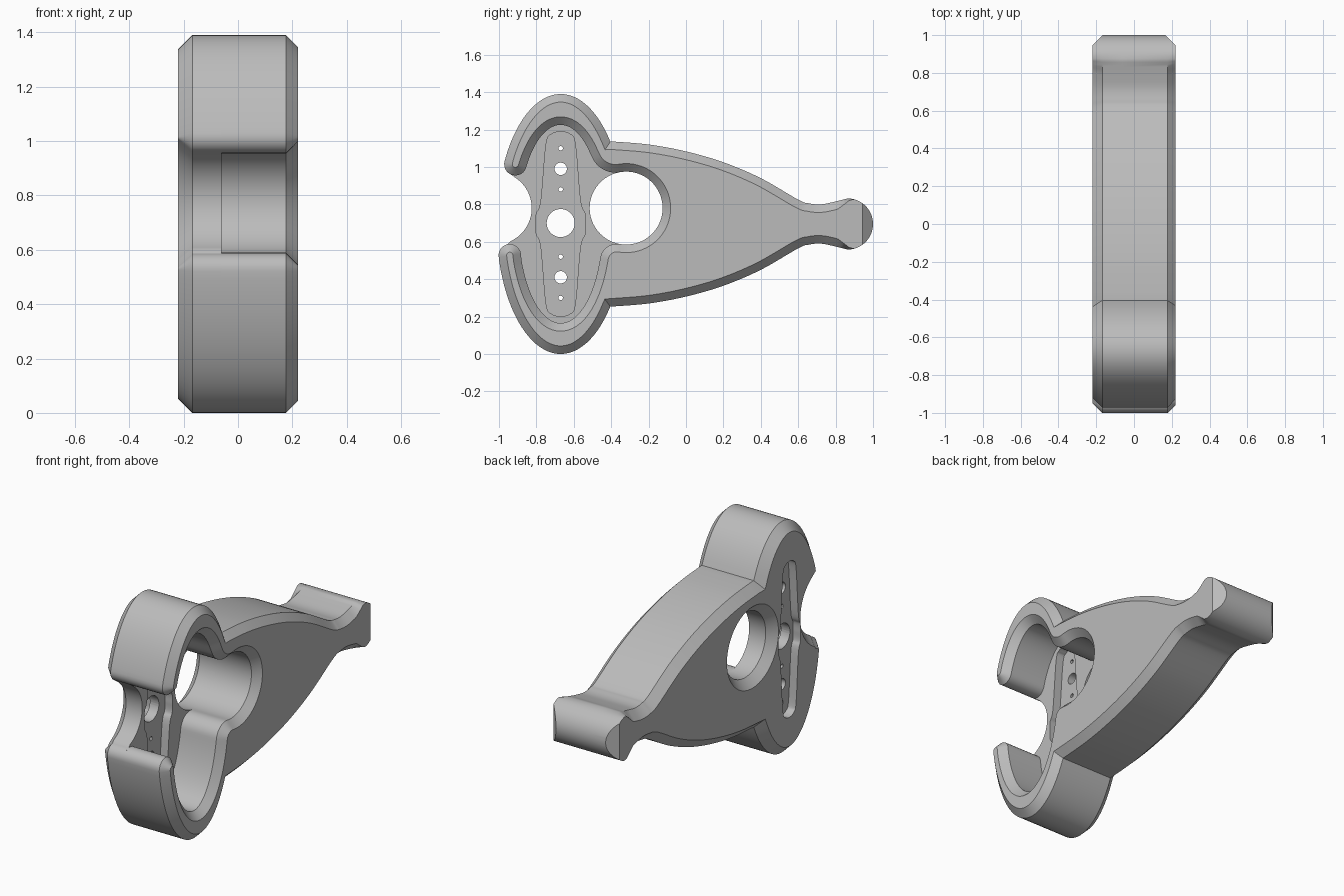
import bpy, bmesh, math
from mathutils import Vector

cube = bpy.data.objects.get("Cube")
if cube:
    bpy.data.objects.remove(cube)

grey = bpy.data.materials.new("plain grey")
grey.use_nodes = True
grey.diffuse_color = (0.5, 0.5, 0.5, 1)
grey.node_tree.nodes["Principled BSDF"].inputs["Base Color"].default_value = (0.5, 0.5, 0.5, 1)

MID = 0.695      # height of the symmetry line
LOBE = -0.67     # depth of the lobe centre
HOLE = (-0.32, 0.78)
R = 0.195


def arc(cy, cz, a, b, start, end, n):
    angles = [math.radians(start + (end - start) * i / n) for i in range(n + 1)]
    return [Vector((cy + a * math.cos(t), cz + b * math.sin(t))) for t in angles]


def smooth(points, n=6):
    """Smooth path through a few points."""
    p = [Vector(q) for q in points]
    p = [p[0]] + p + [p[-1]]
    out = []
    for a, b, c, d in zip(p, p[1:], p[2:], p[3:]):
        for i in range(n):
            t = i / n
            out.append(0.5 * (2 * b + (c - a) * t + (2 * a - 5 * b + 4 * c - d) * t ** 2
                              + (3 * b - a - 3 * c + d) * t ** 3))
    return out + [p[-1]]


def flip(points):
    return [Vector((p[0], 2 * MID - p[1])) for p in reversed(points)]


def clean(points):
    out = []
    for p in points:
        if not out or (p - out[-1]).length > 0.003:
            out.append(p)
    if (out[0] - out[-1]).length < 0.003:
        out.pop()
    return out


def offset(points, dist):
    """Mitred shift to the right of travel, fading to nothing at the foot."""
    out = []
    for i, p in enumerate(points):
        u = (p - points[i - 1]).normalized()
        v = (points[(i + 1) % len(points)] - p).normalized()
        n = Vector((u.y + v.y, -u.x - v.x)).normalized()
        miter = max(0.5, n.dot(Vector((v.y, -v.x))))
        fade = min(1, max(0, (0.9 - p.x) / 0.1))
        out.append(p + n * dist * fade / miter)
    return out


def prism(name, outline, layers, foot_side=0):
    """Stack of outline copies, each layer given as (x, offset)."""
    bm = bmesh.new()
    rings = [[bm.verts.new((x, p.x, p.y)) for p in offset(outline, d)] for x, d in layers]
    caps = [bm.faces.new(rings[0]), bm.faces.new(rings[-1])]
    for low, high in zip(rings, rings[1:]):
        for i in range(len(low)):
            bm.faces.new((low[i - 1], low[i], high[i], high[i - 1]))
    bmesh.ops.recalc_face_normals(bm, faces=bm.faces)
    bmesh.ops.triangulate(bm, faces=caps)
    if foot_side:  # sloped flat at the end of the foot
        cut = bmesh.ops.bisect_plane(
            bm, geom=bm.verts[:] + bm.edges[:] + bm.faces[:], clear_outer=True,
            plane_co=(0.22 * foot_side, 0.945, 0), plane_no=(foot_side, 1, 0))
        edges = [e for e in cut["geom_cut"] if isinstance(e, bmesh.types.BMEdge)]
        bmesh.ops.holes_fill(bm, edges=[e for e in edges if e.is_boundary], sides=0)
        bmesh.ops.recalc_face_normals(bm, faces=bm.faces)
    mesh = bpy.data.meshes.new(name)
    bm.to_mesh(mesh)
    bm.free()
    mesh.materials.append(grey)
    obj = bpy.data.objects.new(name, mesh)
    bpy.context.collection.objects.link(obj)
    return obj


def cut_away(target, cutter):
    mod = target.modifiers.new("cut", "BOOLEAN")
    mod.operation, mod.solver, mod.object = "DIFFERENCE", "EXACT", cutter
    bpy.context.view_layer.objects.active = target
    bpy.ops.object.modifier_apply(modifier=mod.name)
    bpy.data.objects.remove(cutter)


def low_tip(end, n):
    return arc(-0.942, 0.528, 0.06, 0.06, 187, end, n)


def high_tip(start, n):
    return arc(-0.912, 1.0145, 0.06, 0.06, start, -195, n)


# Outer silhouette: upper lobe, tapering arm, round foot, lower lobe
arm = smooth([(-0.405, 1.137), (-0.2, 1.12), (0, 1.083), (0.2, 1.025), (0.4, 0.94), (0.6, 0.825),
              (0.66, 0.805), (0.72, 0.8), (0.79, 0.813), (0.865, 0.832)])
outer = (arc(LOBE, MID, 0.343, 0.695, 149, 39.3, 28) + arm
         + arc(0.863, MID, 0.137, 0.137, 85, -85, 28) + flip(arm)
         + arc(LOBE, MID, 0.343, 0.695, -39.3, -163, 32))

# Back plate with a concave front edge
plate = prism("back_plate",
              clean(outer + low_tip(100, 7) + arc(-1.02, 0.78, R, R, -66, 58, 26)
                    + high_tip(-114, 7)),
              [(-0.22, 0.052), (-0.168, 0), (-0.06, 0)], -1)

# Raised wall that wraps round the pocket and the large hole
pocket = (arc(LOBE, MID, 0.225, 0.53, -159, -22, 34)
          + arc(-0.3696, 0.4994, 0.09, 0.09, 171, 80, 10)
          + arc(*HOLE, R, R, -100, 100, 40)
          + arc(-0.3776, 1.106, 0.136, 0.136, -80, -159, 10)
          + arc(LOBE, MID, 0.225, 0.53, 45, 142, 28))
wall = prism("pocket_wall", clean(outer + low_tip(8, 12) + pocket + high_tip(-16, 12)),
             [(-0.06, 0), (0.177, 0), (0.22, 0.043)], 1)

# Large hole, flared at the back
cut_away(plate, prism("large_hole", clean(arc(*HOLE, R, R, 0, 360, 72)),
                      [(-0.24, 0.07), (-0.17, 0), (-0.04, 0)]))

# Long recess on both faces of the plate, smaller at the back
side = smooth([(0, 0.495), (0.05, 0.48), (0.078, 0.425), (0.105, 0.125),
               (0.13, 0.055), (0.132, 0)])
for x0, x1, width, length in ((-0.25, -0.17, 0.8, 0.95), (-0.11, -0.03, 1, 1)):
    right = [Vector((LOBE + p.x * width, MID + p.y * length)) for p in side]
    right += flip(right)
    left = [Vector((2 * LOBE - p.x, p.y)) for p in reversed(right)]
    cut_away(plate, prism("recess", clean(right + left), [(x0, 0), (x1, 0)]))

# Row of mounting holes
for z, r in ((0.7, 0.075), (0.99, 0.033), (0.41, 0.033), (1.1, 0.012), (0.88, 0.012),
             (0.52, 0.012), (0.3, 0.012)):
    cut_away(plate, prism("screw_hole", clean(arc(LOBE, z, r, r, 0, 360, 32 if r > 0.02 else 12)),
                          [(-0.3, 0), (0, 0)]))

# Smooth the curved walls and keep the edges crisp
bpy.ops.object.select_all(action="DESELECT")
for part in (plate, wall):
    part.select_set(True)
bpy.ops.object.shade_smooth_by_angle(angle=math.radians(30))
